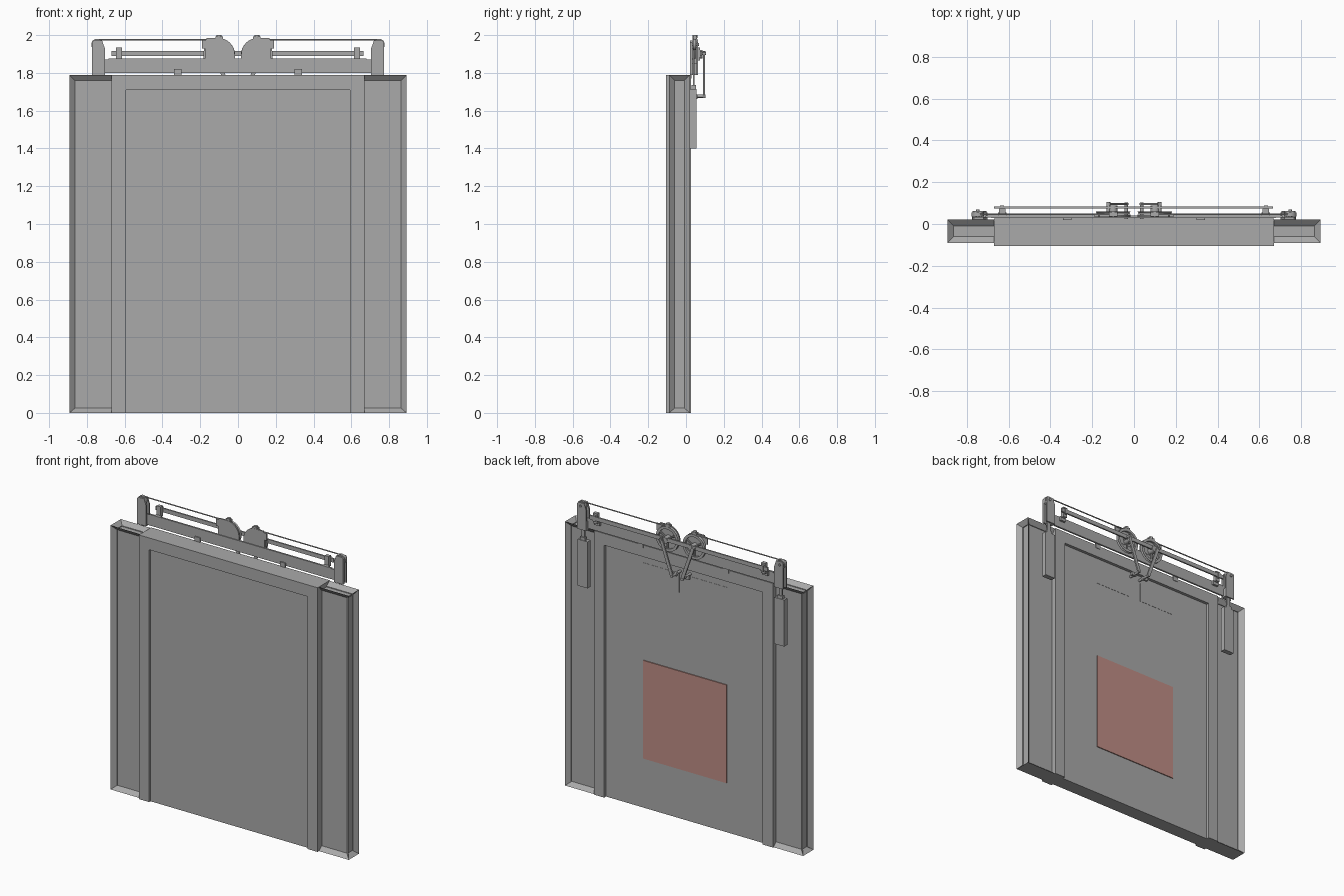
import bpy, bmesh, math
from mathutils import Vector, Matrix

if "Cube" in bpy.data.objects:
    bpy.data.objects.remove(bpy.data.objects["Cube"])


def material(name, rgb):
    m = bpy.data.materials.new(name)
    m.diffuse_color = (*rgb, 1)
    m.use_nodes = True
    m.node_tree.nodes["Principled BSDF"].inputs["Base Color"].default_value = m.diffuse_color
    return m


GREY = material("grey metal", (0.40, 0.40, 0.40))
RED = material("dusty red", (0.52, 0.27, 0.235))


def finish(name, bm, mat=GREY, smooth=False):
    bmesh.ops.recalc_face_normals(bm, faces=bm.faces)
    me = bpy.data.meshes.new(name)
    bm.to_mesh(me)
    bm.free()
    me.materials.append(mat)
    ob = bpy.data.objects.new(name, me)
    bpy.context.collection.objects.link(ob)
    if smooth:
        bpy.ops.object.select_all(action='DESELECT')
        ob.select_set(True)
        bpy.context.view_layer.objects.active = ob
        bpy.ops.object.shade_smooth_by_angle(angle=math.radians(40))
    return ob


def cube_bm(x0, x1, y0, y1, z0, z1):
    bm = bmesh.new()
    bmesh.ops.create_cube(bm, size=1)
    for v in bm.verts:
        v.co = ((x0 + x1) / 2 + v.co.x * (x1 - x0),
                (y0 + y1) / 2 + v.co.y * (y1 - y0),
                (z0 + z1) / 2 + v.co.z * (z1 - z0))
    return bm


def box(name, x0, x1, y0, y1, z0, z1, mat=GREY):
    return finish(name, cube_bm(x0, x1, y0, y1, z0, z1), mat)


def prism(name, pts, y0, y1):
    """Extrude an (x, z) profile along y."""
    bm = bmesh.new()
    f = bm.faces.new([bm.verts.new((x, y0, z)) for x, z in pts])
    r = bmesh.ops.extrude_face_region(bm, geom=[f])
    for v in r["geom"]:
        if isinstance(v, bmesh.types.BMVert):
            v.co.y = y1
    return finish(name, bm)


def rod(name, a, b, r, seg=12):
    a, b = Vector(a), Vector(b)
    d = b - a
    bm = bmesh.new()
    mat = Matrix.Translation((a + b) / 2) @ d.to_track_quat('Z', 'Y').to_matrix().to_4x4()
    bmesh.ops.create_cone(bm, cap_ends=True, segments=seg, radius1=r, radius2=r,
                          depth=d.length, matrix=mat)
    return finish(name, bm, smooth=True)


def wheel_ring(name, cx, cz, profile, seg=40):
    """Turn a closed (radius, y) profile round a y axis."""
    bm = bmesh.new()
    rings = []
    for i in range(seg):
        t = math.tau * i / seg
        rings.append([bm.verts.new((cx + r * math.cos(t), y, cz + r * math.sin(t)))
                      for r, y in profile])
    n = len(profile)
    for i in range(seg):
        p, q = rings[i], rings[(i + 1) % seg]
        for j in range(n):
            k = (j + 1) % n
            bm.faces.new((p[j], p[k], q[k], q[j]))
    return finish(name, bm, smooth=True)


# Door frame, door leaf and red plate
box("lintel", -0.67, 0.67, -0.105, 0.027, 1.71, 1.79)
box("door_leaf", -0.595, 0.595, -0.09, 0.007, 0, 1.712)
box("red_plate", -0.312, 0.312, 0.007, 0.013, 0.335, 1.0, RED)

# Backing plate and long guide bar above the door
box("backing_plate", -0.685, 0.68, 0.028, 0.04, 1.80, 1.875)
box("guide_bar", -0.67, 0.665, 0.074, 0.084, 1.89, 1.917)

WZ = 1.897   # wheel axis height
for s, side in ((-1, "left"), (1, "right")):
    def sbox(name, x0, x1, *r, mat=GREY):
        a, b = sorted((s * x0, s * x1))
        return box(side + "_" + name, a, b, *r, mat)

    # Post and side panel with every open face sunk in
    sbox("post", 0.594, 0.67, -0.105, 0.027, 0, 1.71)
    a, b = sorted((s * 0.636, s * 0.893))
    bm = cube_bm(a, b, -0.09, 0.021, 0, 1.789)
    bm.normal_update()
    faces = [f for f in bm.faces if f.normal.z > -0.5 and f.normal.x * s > -0.5]
    bmesh.ops.inset_individual(bm, faces=faces, thickness=0.035, depth=-0.03)
    finish(side + "_side_panel", bm)

    # Mounting plate on the door, plate links to the backing plate
    sbox("door_plate", 0.045, 0.312, 0.006, 0.0085, 1.53, 1.66)
    sbox("frame_tab", 0.30, 0.34, 0.02, 0.03, 1.77, 1.82)

    # Guide bar support
    sbox("bar_support_base", 0.61, 0.65, 0.04, 0.055, 1.845, 1.875)
    sbox("bar_support", 0.615, 0.645, 0.05, 0.074, 1.865, 1.935)
    sbox("bar_clamp", 0.622, 0.640, 0.072, 0.088, 1.885, 1.922)

    # Pulley cover with rounded inner corner
    arc = [(0.105 - 0.088 * math.sin(t), WZ + 0.088 * math.cos(t))
           for t in [math.pi / 2 * i / 12 for i in range(13)]]
    pts = [(0.175, 1.87), (0.175, 1.928), (0.19, 1.928), (0.19, 1.975),
           (0.17, 1.975), (0.165, 1.985)] + arc + [(0.017, 1.87)]
    prism(side + "_pulley_cover", [(s * x, z) for x, z in pts], 0.034, 0.042)

    # Wheel: grooved rim, hub and spokes
    cx = s * 0.1
    wheel_ring(side + "_wheel_rim", cx, WZ,
               [(0.066, 0.046), (0.084, 0.046), (0.078, 0.053), (0.084, 0.06), (0.066, 0.06)])
    rod(side + "_wheel_hub", (cx, 0.038, WZ), (cx, 0.088, WZ), 0.022, 24)
    for i in range(3):
        t = math.tau * (i + 0.25) / 3
        rod(side + "_spoke_%d" % i, (cx, 0.053, WZ),
            (cx + 0.07 * math.cos(t), 0.053, WZ + 0.07 * math.sin(t)), 0.006, 8)
    sbox("cover_knob", 0.08, 0.12, 0.036, 0.058, 1.98, 1.993)
    rod(side + "_knob_cap", (cx, 0.047, 1.985), (cx, 0.047, 2.0), 0.013, 16)

    # Slanted swing arm with its pins and foot
    top, bot = Vector((s * 0.122, 1.913)), Vector((s * 0.037, 1.672))
    n = Vector((top - bot).yx) * Vector((1, -1)) * (0.011 / (top - bot).length)
    prism(side + "_swing_arm", [tuple(top + n), tuple(top - n),
                                tuple(bot - n), tuple(bot + n)], 0.09, 0.1)
    rod(side + "_arm_pivot", (top.x, 0.05, top.y - 0.01), (top.x, 0.105, top.y - 0.01), 0.009)
    rod(side + "_arm_foot", (bot.x, 0.008, bot.y + 0.005), (bot.x, 0.103, bot.y + 0.005), 0.009)
    sbox("foot_block", 0.03, 0.065, 0.045, 0.06, 1.662, 1.685)

    # Cable to the outer bracket
    rod(side + "_cable", (s * 0.12, 0.046, 1.975), (s * 0.745, 0.046, 1.975), 0.004, 8)

    # Outer bracket: two chamfered cheeks with a small pulley between
    cheek = [(0.705, 1.79), (0.773, 1.79), (0.773, 1.962), (0.765, 1.972),
             (0.72, 1.972), (0.705, 1.93)]
    cheek = [(s * x, z) for x, z in cheek]
    prism(side + "_bracket_front", cheek, 0.022, 0.034)
    prism(side + "_bracket_back", cheek, 0.055, 0.063)
    sbox("bracket_web", 0.705, 0.73, 0.03, 0.06, 1.79, 1.85)
    rod(side + "_small_pulley", (s * 0.747, 0.036, 1.95), (s * 0.747, 0.054, 1.95), 0.03, 24)
    rod(side + "_pulley_pin", (s * 0.747, 0.022, 1.95), (s * 0.747, 0.07, 1.95), 0.008)
    sbox("bracket_arm", 0.66, 0.71, 0.03, 0.04, 1.80, 1.87)

    # Counterweight and its hanger
    sbox("counterweight", 0.70, 0.775, 0.022, 0.055, 1.40, 1.715)
    sbox("hanger", 0.728, 0.752, 0.036, 0.046, 1.71, 1.93)
    sbox("hanger_clip", 0.72, 0.76, 0.03, 0.052, 1.715, 1.735)
